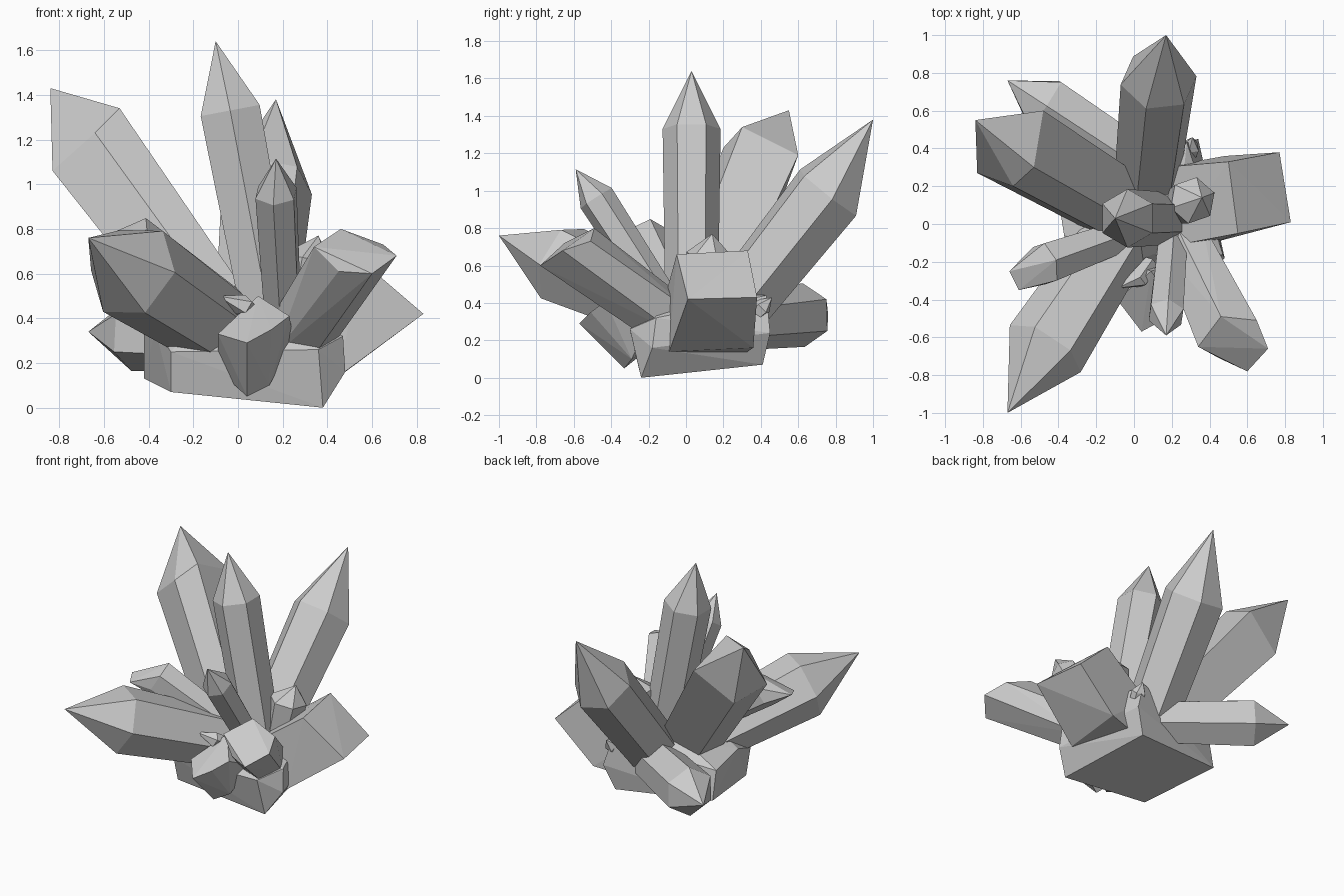
import bpy, bmesh
from mathutils import Vector, Matrix
from math import radians


def hull(name, points):
    """Flat-faced convex solid around a few corner points."""
    bm = bmesh.new()
    for p in points:
        bm.verts.new(p)
    bmesh.ops.convex_hull(bm, input=bm.verts[:])
    loose = [v for v in bm.verts if not v.link_faces]
    bmesh.ops.delete(bm, geom=loose, context='VERTS')
    bmesh.ops.dissolve_limit(bm, angle_limit=radians(2), verts=bm.verts[:], edges=bm.edges[:])
    bmesh.ops.recalc_face_normals(bm, faces=bm.faces[:])
    mesh = bpy.data.meshes.new(name)
    bm.to_mesh(mesh)
    bm.free()
    obj = bpy.data.objects.new(name, mesh)
    bpy.context.collection.objects.link(obj)
    return obj


def ring(centre, axis, ref, r, n=6):
    out = ref - ref.dot(axis) * axis
    out.normalize()
    return [centre + Matrix.Rotation(radians(360 * i / n), 3, axis) @ out * r for i in range(n)]


def crystal(name, root, shoulder, tip, r, ref, root_scale=0.75, n=6):
    """Prism from root to shoulder, pointed at tip; ref aims the first edge."""
    root, shoulder, tip, ref = map(Vector, (root, shoulder, tip, ref))
    axis = (shoulder - root).normalized()
    pts = ring(root, axis, ref, r * root_scale, n) + ring(shoulder, axis, ref, r, n) + [tip]
    return hull(name, pts)


# Large pointed crystals
crystal("tall_crystal", (0.17, 0.03, 0.25), (-0.035, 0.03, 1.33), (-0.10, 0.03, 1.64),
        0.155, (0, 1, 0), 0.9)
crystal("back_crystal", (0.06, 0.15, 0.22), (0.13, 0.76, 0.99), (0.17, 1.0, 1.38),
        0.205, (0.15, -0.14, 0.10), 0.85)
crystal("front_left_crystal", (-0.02, 0.03, 0.31), (-0.47, -0.66, 0.61), (-0.67, -1.0, 0.76),
        0.225, (0.14, 0.03, 0.14), 0.8)
crystal("low_back_crystal", (0.05, 0.29, 0.30), (-0.47, 0.63, 0.335), (-0.67, 0.76, 0.34),
        0.17, (0.0, 0.0, 1.0), 0.9)

# Uneven five-sided crystal leaning left
left_shoulder = [Vector(p) for p in ((-0.53, 0.30, 1.34), (-0.64, 0.20, 1.23), (-0.83, 0.27, 1.06),
                                     (-0.75, 0.53, 1.0), (-0.48, 0.60, 1.19))]
centre, root = Vector((-0.66, 0.39, 1.16)), Vector((0.02, 0.0, 0.24))
hull("left_crystal", left_shoulder + [root + (p - centre) * 0.8 for p in left_shoulder]
     + [(-0.84, 0.55, 1.43)])

# Smaller pointed crystals
crystal("thin_front_crystal", (0.21, -0.02, 0.25), (0.17, -0.48, 0.96), (0.17, -0.59, 1.115),
        0.10, (0.1, 0.05, 0), 0.85)
crystal("small_gem", (0.24, 0.10, 0.30), (0.31, 0.125, 0.66), (0.36, 0.14, 0.77),
        0.125, (0.2, 1, 0), 0.8)
crystal("small_spike", (0.09, -0.2, 0.40), (0.02, -0.3, 0.46), (-0.09, -0.34, 0.50),
        0.05, (0, 0, 1), n=5)
crystal("small_back_spike", (0.26, 0.28, 0.25), (0.30, 0.41, 0.38), (0.31, 0.46, 0.43),
        0.05, (0, 0, 1), n=5)

# Slanted chisel-ended crystal on the left
axis = Vector((-0.8, -0.27, 0.5)).normalized()
hull("chisel_crystal",
     ring(Vector((0.0, -0.04, 0.42)), axis, Vector((0, 0, 1)), 0.09)
     + ring(Vector((-0.47, -0.21, 0.745)), axis, Vector((0, 0, 1)), 0.12)
     + [(-0.66, -0.25, 0.74), (-0.61, -0.35, 0.72)])

# Blunt crystal at the front right
axis = Vector((0.42, -0.8, 0.58)).normalized()
hull("blunt_crystal",
     ring(Vector((0.26, -0.08, 0.30)), axis, Vector((0, 0, 1)), 0.15)
     + [(0.46, -0.49, 0.80), (0.65, -0.51, 0.73), (0.71, -0.66, 0.68),
        (0.60, -0.78, 0.60), (0.45, -0.71, 0.61), (0.34, -0.65, 0.72)])

# Square block pushing out to the right
hull("right_block", [(0.50, 0.33, 0.68), (0.55, -0.05, 0.66), (0.77, 0.38, 0.43), (0.83, 0.01, 0.42),
                     (0.48, 0.36, 0.16), (0.45, -0.09, 0.14), (0.15, 0.30, 0.42), (0.18, -0.12, 0.40),
                     (0.20, 0.30, 0.12), (0.20, -0.08, 0.12)])

# Block pushing out at the front
hull("front_block", [(0.04, -0.57, 0.29), (-0.09, -0.40, 0.33), (0.23, -0.43, 0.41), (0.09, -0.25, 0.50),
                     (0.04, -0.33, 0.05), (0.14, -0.29, 0.10), (-0.09, -0.18, 0.17), (0.25, -0.20, 0.30),
                     (0.15, -0.51, 0.35)])

# Chunky base rock
hull("base_rock", [(0.38, -0.24, 0.0), (0.27, 0.41, 0.07), (-0.42, 0.30, 0.13), (-0.30, -0.25, 0.07),
                   (0.48, -0.18, 0.16), (0.47, -0.16, 0.32), (0.34, 0.45, 0.24), (0.28, 0.43, 0.44),
                   (-0.42, 0.26, 0.33), (-0.37, -0.06, 0.35), (-0.30, -0.30, 0.25),
                   (0.36, -0.30, 0.26), (0.22, -0.12, 0.46), (-0.12, -0.10, 0.46), (-0.15, 0.22, 0.46)])
